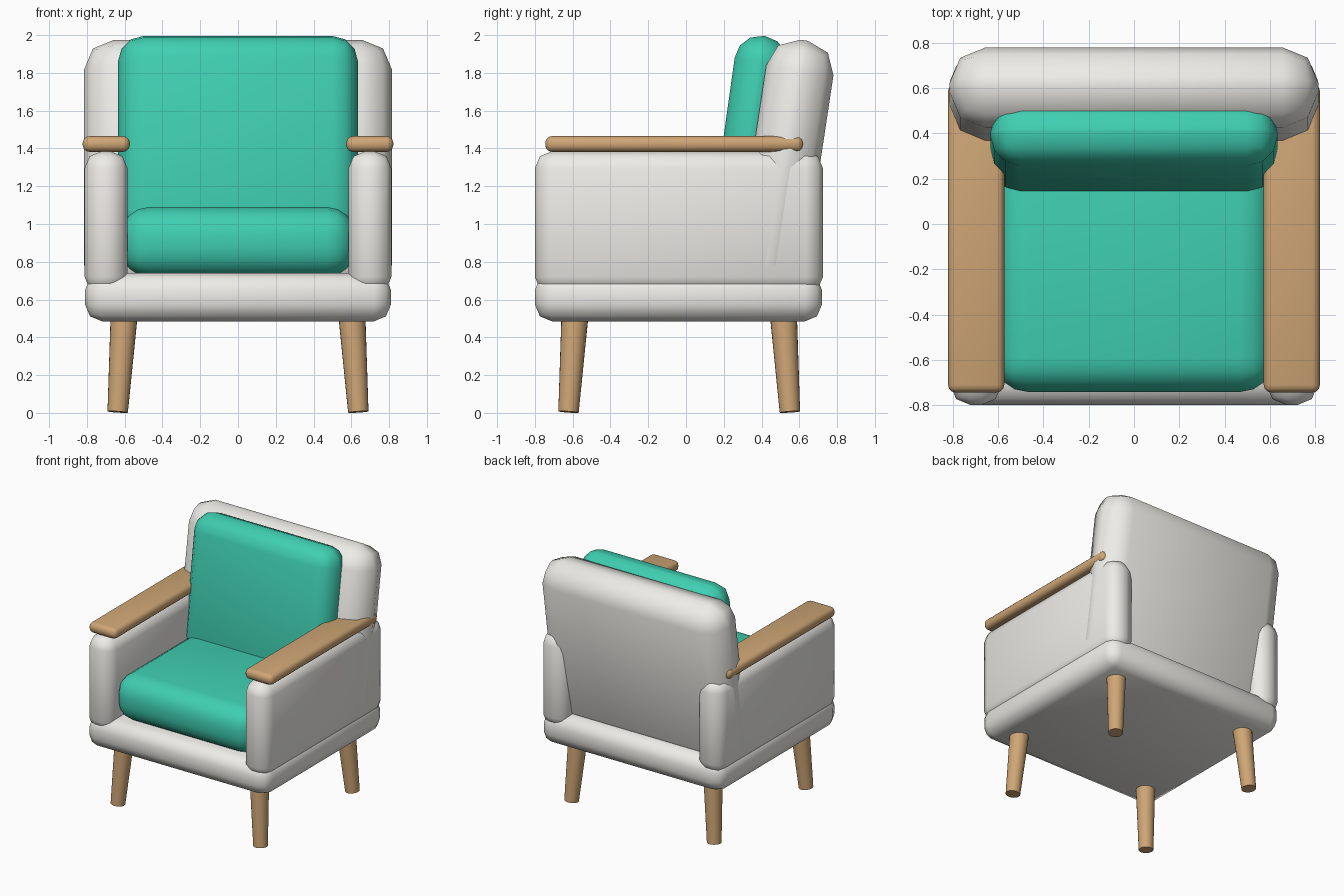
import bpy, bmesh
from math import radians
from mathutils import Vector, Matrix

if "Cube" in bpy.data.objects:
    bpy.data.objects.remove(bpy.data.objects["Cube"])


def material(name, color):
    m = bpy.data.materials.new(name)
    m.diffuse_color = color
    m.use_nodes = True
    m.node_tree.nodes["Principled BSDF"].inputs["Base Color"].default_value = m.diffuse_color
    return m


white = material("white_fabric", (0.85, 0.84, 0.80, 1))
teal = material("teal_fabric", (0.05, 0.62, 0.44, 1))
wood = material("wood", (0.62, 0.38, 0.18, 1))


def finish(name, bm, mat):
    me = bpy.data.meshes.new(name)
    bm.to_mesh(me)
    bm.free()
    ob = bpy.data.objects.new(name, me)
    bpy.context.collection.objects.link(ob)
    me.materials.append(mat)
    bpy.ops.object.select_all(action='DESELECT')
    ob.select_set(True)
    bpy.context.view_layer.objects.active = ob
    bpy.ops.object.shade_smooth_by_angle(angle=radians(50))
    return ob


def soft_box(name, lo, hi, radius, segs, mat, tilt=0.0):
    """Rounded box between two corners, leaned back about its centre."""
    lo, hi = Vector(lo), Vector(hi)
    bm = bmesh.new()
    bmesh.ops.create_cube(bm, size=1)
    bmesh.ops.scale(bm, vec=hi - lo, verts=bm.verts)
    bmesh.ops.bevel(bm, geom=bm.edges[:], offset=radius, segments=segs,
                    profile=0.5, affect='EDGES')
    bm.transform(Matrix.Translation((lo + hi) / 2) @ Matrix.Rotation(-tilt, 4, 'X'))
    return finish(name, bm, mat)


def leg(name, top, bottom):
    """Tapered round leg running between two points."""
    top, bottom = Vector(top), Vector(bottom)
    axis = top - bottom
    bm = bmesh.new()
    bmesh.ops.create_cone(bm, cap_ends=True, segments=24, radius1=0.054,
                          radius2=0.073, depth=axis.length)
    rot = axis.to_track_quat('Z', 'Y').to_matrix().to_4x4()
    bm.transform(Matrix.Translation((top + bottom) / 2) @ rot)
    return finish(name, bm, wood)


# upholstered frame
soft_box("base", (-0.81, -0.80, 0.485), (0.81, 0.72, 0.74), 0.09, 2, white)
soft_box("backrest", (-0.815, 0.345, 0.62), (0.815, 0.705, 1.98), 0.16, 2, white, 0.15)

# cushions
soft_box("seat_cushion", (-0.62, -0.742, 0.72), (0.62, 0.40, 1.09), 0.15, 4, teal)
soft_box("back_cushion", (-0.635, 0.20, 0.92), (0.635, 0.48, 2.0), 0.135, 3, teal, 0.14)

# arms, wooden armrests and splayed legs on both sides
for side, s in (("left", -1), ("right", 1)):
    x0, x1 = sorted((s * 0.585, s * 0.812))
    soft_box(side + "_arm", (x0, -0.80, 0.63), (x1, 0.725, 1.385), 0.09, 2, white)
    x0, x1 = sorted((s * 0.573, s * 0.822))
    soft_box(side + "_armrest", (x0, -0.745, 1.382), (x1, 0.62, 1.465), 0.035, 3, wood)
    leg(side + "_front_leg", (s * 0.60, -0.585, 0.56), (s * 0.637, -0.622, 0.005))
    leg(side + "_rear_leg", (s * 0.60, 0.513, 0.56), (s * 0.637, 0.550, 0.005))
